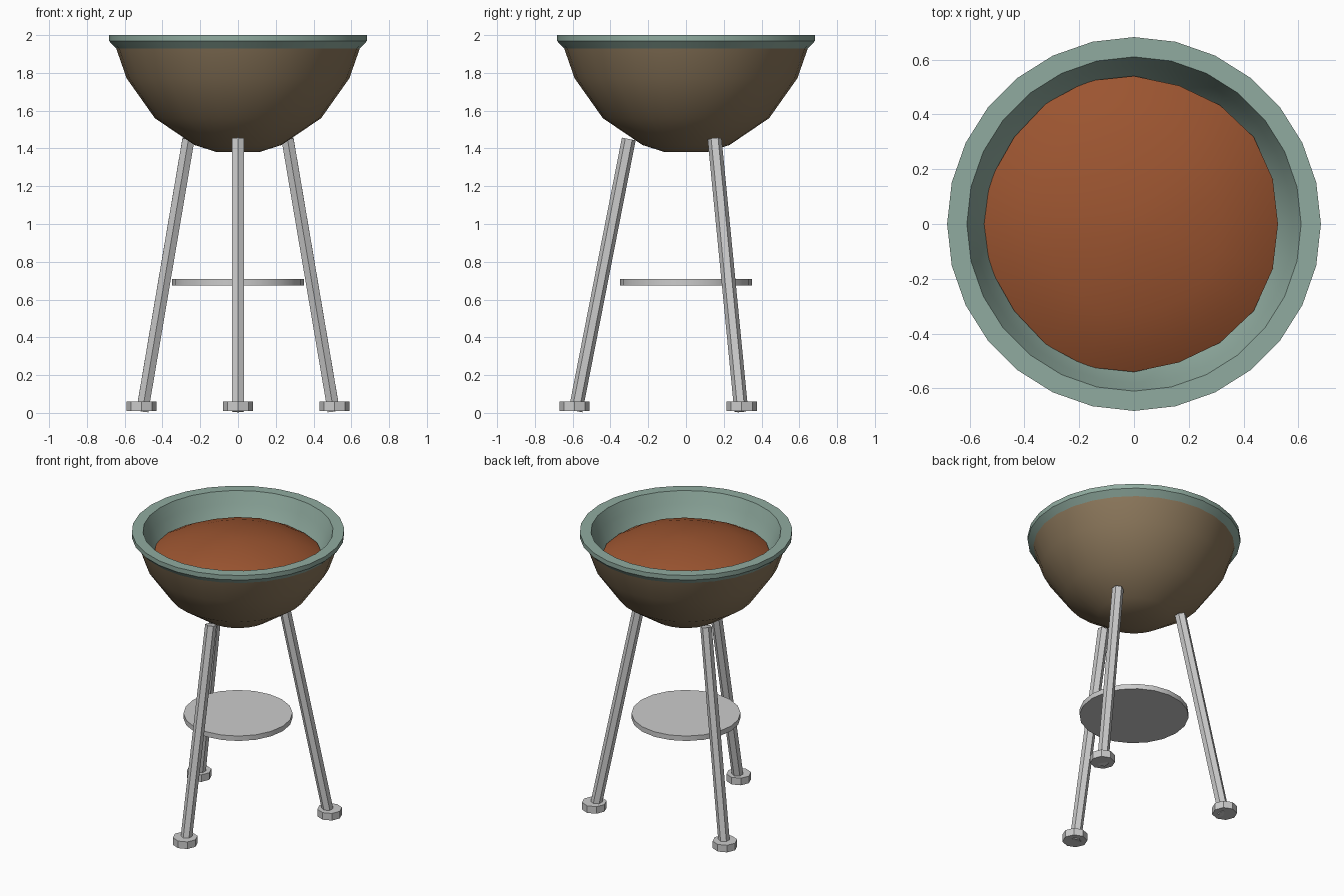
import bpy, math
from mathutils import Vector

if "Cube" in bpy.data.objects:
    bpy.data.objects.remove(bpy.data.objects["Cube"])


def material(name, color):
    m = bpy.data.materials.new(name)
    m.diffuse_color = (*color, 1)
    m.use_nodes = True
    m.node_tree.nodes["Principled BSDF"].inputs["Base Color"].default_value = m.diffuse_color
    return m


def finish(name, verts, faces, mat=None, angle=30):
    me = bpy.data.meshes.new(name)
    me.from_pydata(verts, [], faces)
    ob = bpy.data.objects.new(name, me)
    bpy.context.collection.objects.link(ob)
    if mat:
        me.materials.append(mat)
    if angle:
        bpy.ops.object.select_all(action='DESELECT')
        ob.select_set(True)
        bpy.context.view_layer.objects.active = ob
        bpy.ops.object.shade_smooth_by_angle(angle=math.radians(angle))
    return ob


def lathe(name, profile, n, mat=None, angle=30, cap_start=False, cap_end=False, wobble=None):
    """Spin (radius, z) points about z; wobble scales radius per direction."""
    verts, faces = [], []
    for r, z in profile:
        for i in range(n):
            a = math.tau * i / n
            k = r * (wobble(a) if wobble else 1)
            verts.append((k * math.cos(a), k * math.sin(a), z))
    for j in range(len(profile) - 1):
        for i in range(n):
            k = (i + 1) % n
            faces.append((j * n + i, j * n + k, (j + 1) * n + k, (j + 1) * n + i))
    if cap_start:
        faces.append(tuple(reversed(range(n))))
    if cap_end:
        faces.append(tuple(range((len(profile) - 1) * n, len(profile) * n)))
    return finish(name, verts, faces, mat, angle)


teal = material("teal_glaze", (0.28, 0.41, 0.35))
brown = material("brown_clay", (0.26, 0.185, 0.105))
rust = material("rust_soil", (0.33, 0.09, 0.03))

# Outer bowl, bottom to rim
lathe("bowl", [(0.11, 1.38), (0.23, 1.418), (0.44, 1.56), (0.59, 1.772), (0.645, 1.93)],
      28, brown, cap_start=True)

# Rim and inner lining
lathe("rim_and_lining", [(0.645, 1.93), (0.682, 1.968), (0.682, 2.0), (0.61, 2.0),
                         (0.58, 1.92), (0.535, 1.81), (0.41, 1.62), (0.21, 1.49)],
      28, teal, cap_end=True)

# Domed filling with a slightly uneven edge
def uneven(a):
    return 1 + 0.012 * math.cos(5 * a + math.pi) - 0.015 * math.cos(a)

lathe("filling", [(0.54, 1.835), (0.46, 1.88), (0.33, 1.925), (0.18, 1.955), (0.05, 1.967)],
      20, rust, cap_end=True, angle=50, wobble=uneven)

# Shelf disc
shelf = lathe("shelf", [(0.35, 0.675), (0.35, 0.71)], 20, cap_start=True, cap_end=True)

# Three splayed legs with feet
for name, deg in (("front", -90), ("back_right", 30), ("back_left", 150)):
    d = Vector((math.cos(math.radians(deg)), math.sin(math.radians(deg)), 0))
    low, top = d * 0.585 + Vector((0, 0, 0.01)), d * 0.303 + Vector((0, 0, 1.45))
    axis = top - low
    leg = lathe(name + "_leg", [(0.037, 0), (0.037, axis.length)], 6,
                angle=0, cap_start=True, cap_end=True)
    leg.location = low
    leg.rotation_mode = 'QUATERNION'
    side = Vector((-d.y, d.x, 0))
    n = axis.normalized()
    # a hexagon corner faces outward
    x = side.cross(n).normalized()
    from mathutils import Matrix
    leg.rotation_quaternion = Matrix((x, n.cross(x), n)).transposed().to_quaternion()
    foot = lathe(name + "_foot", [(0.08, 0.01), (0.08, 0.06)], 8,
                 angle=0, cap_start=True, cap_end=True)
    foot.location = d * 0.59
